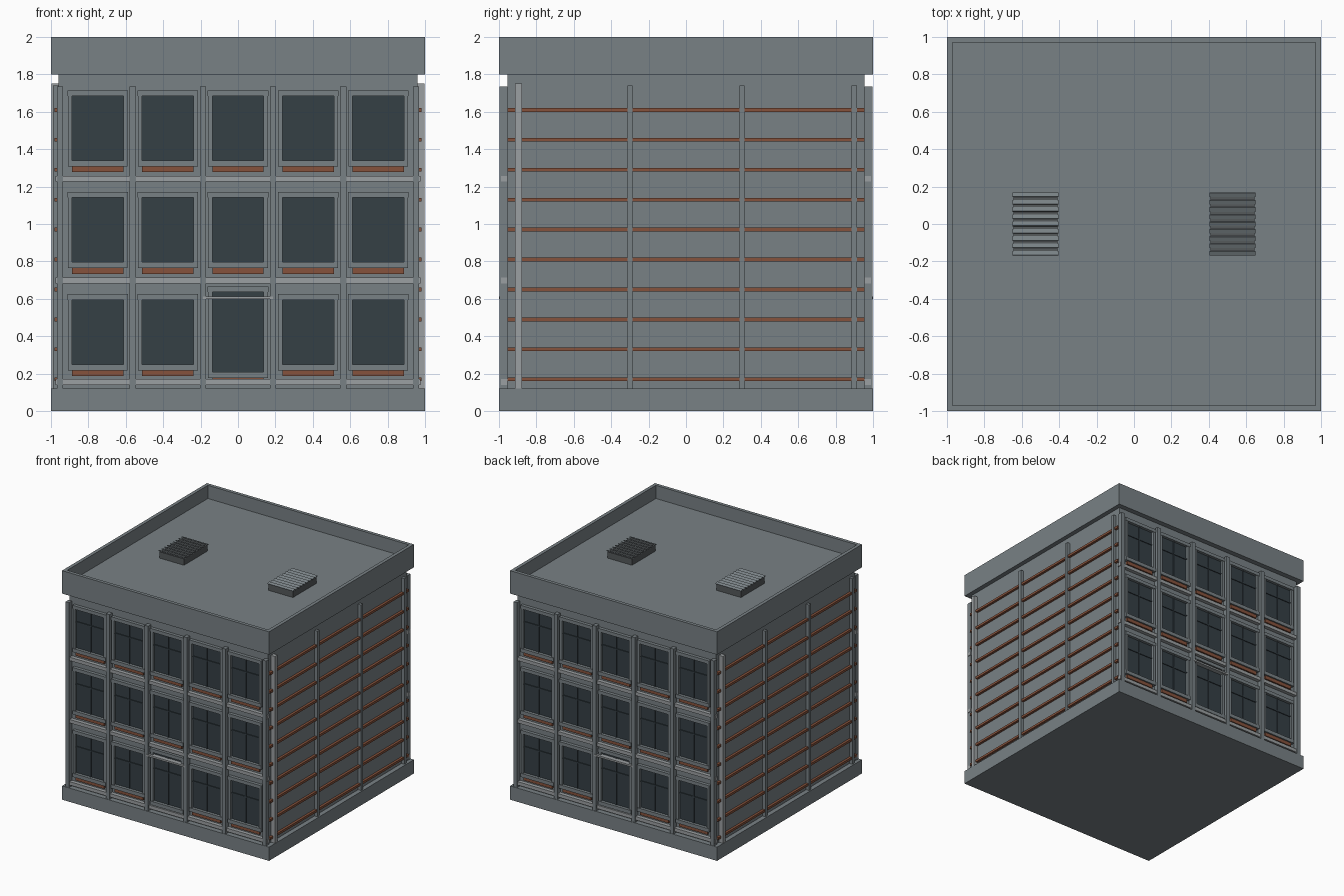
import bpy, bmesh
from math import radians
from mathutils import Matrix, Vector

if "Cube" in bpy.data.objects:
    bpy.data.objects.remove(bpy.data.objects["Cube"])


def material(name, rgb):
    m = bpy.data.materials.new(name)
    m.diffuse_color = (*rgb, 1)
    m.use_nodes = True
    m.node_tree.nodes["Principled BSDF"].inputs["Base Color"].default_value = m.diffuse_color
    return m


WALL = material("slate_wall", (0.19, 0.22, 0.235))
TRIM = material("light_trim", (0.33, 0.35, 0.36))
GLASS = material("dark_glass", (0.035, 0.05, 0.06))
RUST = material("rust_brick", (0.24, 0.085, 0.045))
VENT = material("vent_grey", (0.09, 0.10, 0.105))


def boxes(name, spans, mat, spin=False, tilt=0):
    """One object from (x0,x1,y0,y1,z0,z1) boxes; spin repeats them on the opposite face."""
    bm = bmesh.new()
    for x0, x1, y0, y1, z0, z1 in spans:
        mid = Vector((x0 + x1, y0 + y1, z0 + z1)) / 2
        m = (Matrix.Translation(mid) @ Matrix.Rotation(tilt, 4, 'X')
             @ Matrix.Diagonal((x1 - x0, y1 - y0, z1 - z0, 1)))
        bmesh.ops.create_cube(bm, size=1, matrix=m)
        if spin:
            bmesh.ops.create_cube(bm, size=1, matrix=Matrix.Rotation(radians(180), 4, 'Z') @ m)
    me = bpy.data.meshes.new(name)
    bm.to_mesh(me)
    bm.free()
    me.materials.append(mat)
    ob = bpy.data.objects.new(name, me)
    bpy.context.collection.objects.link(ob)
    return ob


WX, WY = 0.96, 0.955            # wall planes

# Main masses
boxes("plinth", [(-1, 1, -1, 1, 0, 0.12)], WALL)
boxes("walls", [(-WX, WX, -WY, WY, 0.12, 1.8)], WALL)

# Roof block with the parapet formed by inset and push-down
roof = boxes("roof_parapet", [(-1, 1, -1, 1, 1.8, 2.0)], WALL)
bm = bmesh.new()
bm.from_mesh(roof.data)
bm.normal_update()
top = max(bm.faces, key=lambda f: f.calc_center_median().z)
bmesh.ops.inset_region(bm, faces=[top], thickness=0.042)
floor = bmesh.ops.extrude_discrete_faces(bm, faces=[top])["faces"]
bmesh.ops.translate(bm, verts=floor[0].verts, vec=(0, 0, -0.115))
bm.to_mesh(roof.data)
bm.free()

# Front and back pilasters and floor bands
boxes("pilasters", [(x - 0.017, x + 0.017, -0.996, -WY, 0.12, 1.735)
                    for x in (-0.952, -0.562, -0.187, 0.187, 0.562, 0.952)], WALL, True)
boxes("floor_bands", [(-0.975, 0.975, -0.988, -WY, z - 0.015, z + 0.015)
                      for z in (0.155, 0.698, 1.242)], TRIM, True)

# Windows: frame, sill, rust panel, glass, glazing bars
frames, sills, panels, glass, bars = [], [], [], [], []
for row, zb in enumerate((0.25, 0.797, 1.34)):
    for col in range(-2, 3):
        x = col * 0.375
        door = row == 0 and col == 0
        b, t = (0.208, 0.636) if door else (zb, zb + 0.345)
        frames += [(x - 0.16, x - 0.137, -0.98, -WY, b, t),
                   (x + 0.137, x + 0.16, -0.98, -WY, b, t),
                   (x - 0.162, x + 0.162, -0.983, -WY, t, t + 0.03)]
        sills.append((x - 0.16, x + 0.16, -0.985, -WY, b - 0.032, b))
        pb = 0.17 if door else b - 0.063
        panels.append((x - 0.137, x + 0.137, -0.972, -WY, pb, b - 0.032))
        glass.append((x - 0.137, x + 0.137, -0.959, -WY, b, t))
        h = b + (t - b) * 0.66
        bars += [(x - 0.004, x + 0.004, -0.966, -WY, b, t),
                 (x - 0.137, x + 0.137, -0.966, -WY, h - 0.005, h + 0.005)]
boxes("window_frames", frames, WALL, True)
boxes("window_sills", sills, WALL, True)
boxes("sill_panels", panels, RUST, True)
boxes("window_glass", glass, GLASS, True)
boxes("glazing_bars", bars, GLASS, True)
boxes("door_canopy", [(-0.187, 0.187, -1.0, -WY, 0.598, 0.613)], TRIM, True)

# Side walls: rust courses, posts and a corner downpipe
boxes("side_courses", [(WX, 0.981, -WY, WY, z - 0.01, z + 0.01)
                       for z in (0.17 + 0.16 * i for i in range(10))], RUST, True)
boxes("side_posts", [(WX, 0.988, y - 0.014, y + 0.014, 0.12, 1.74)
                     for y in (-0.9, -0.3, 0.3, 0.9)], WALL, True)
boxes("downpipes", [(WX, 0.998, -0.915, -0.878, 0.12, 1.752)], TRIM, True)

# Roof vents with tilted slats
boxes("vent_boxes", [(0.408, 0.645, -0.163, 0.163, 1.885, 1.94)], VENT, True)
boxes("vent_slats", [(0.403, 0.65, y - 0.012, y + 0.012, 1.942, 1.95)
                     for y in (-0.156 + 0.039 * i for i in range(9))], WALL, True, radians(25))
